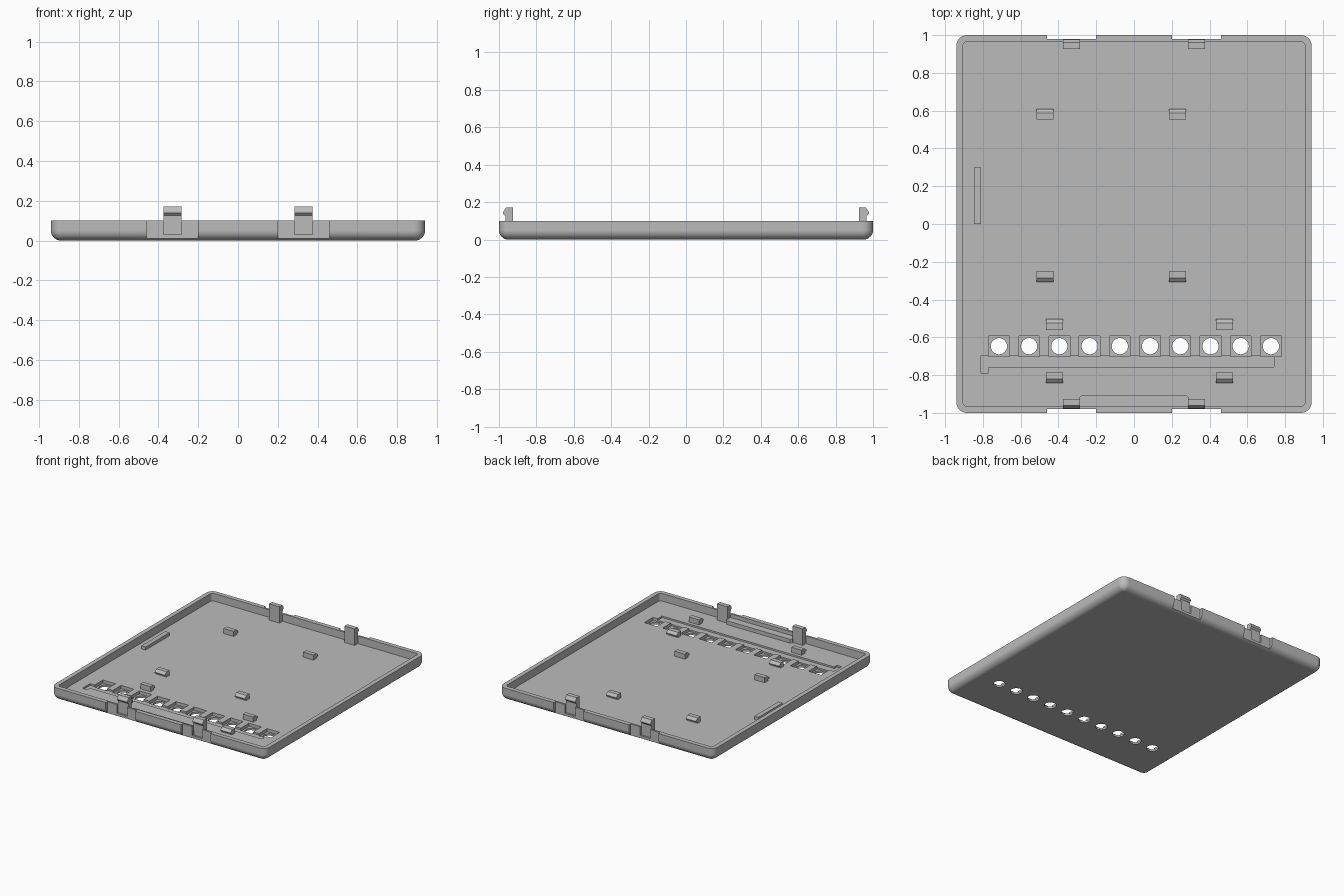
import bpy, bmesh, math

if "Cube" in bpy.data.objects:
    bpy.data.objects.remove(bpy.data.objects["Cube"], do_unlink=True)

grey = bpy.data.materials.new("plain grey")
grey.use_nodes = True
grey.diffuse_color = (0.5, 0.5, 0.5, 1)
grey.node_tree.nodes["Principled BSDF"].inputs["Base Color"].default_value = (0.5, 0.5, 0.5, 1)

HALF_X, HALF_Y = 0.94, 1.0
RIM, FLOOR, WALL = 0.1, 0.04, 0.035
FILLET, CORNER = 0.05, 0.055


def finish(name, bm):
    bmesh.ops.recalc_face_normals(bm, faces=bm.faces)
    mesh = bpy.data.meshes.new(name)
    bm.to_mesh(mesh)
    bm.free()
    mesh.materials.append(grey)
    ob = bpy.data.objects.new(name, mesh)
    bpy.context.collection.objects.link(ob)
    return ob


def stack(name, rings):
    """Skin a stack of matching closed rings and cap both ends."""
    bm = bmesh.new()
    loops = [[bm.verts.new(p) for p in ring] for ring in rings]
    n = len(loops[0])
    for a, b in zip(loops, loops[1:]):
        for i in range(n):
            j = (i + 1) % n
            bm.faces.new((a[i], a[j], b[j], b[i]))
    bm.faces.new(loops[0])
    bm.faces.new(loops[-1])
    return finish(name, bm)


def slab(name, outline, z0, z1):
    return stack(name, [[(x, y, z) for x, y in outline] for z in (z0, z1)])


def box(name, x0, x1, y0, y1, z0, z1):
    return slab(name, [(x0, y0), (x1, y0), (x1, y1), (x0, y1)], z0, z1)


def catch(name, x, y, side, profile, width=0.09):
    """Extrude a (depth, height) profile along x, hooked toward side."""
    return stack(name, [[(x + s * width / 2, y + side * d, z) for d, z in profile]
                        for s in (-1, 1)])


def rounded(inset, z, steps=8):
    r = max(CORNER - inset, 0.005)
    cx, cy = HALF_X - inset - r, HALF_Y - inset - r
    ring = []
    for q, (sx, sy) in enumerate([(1, 1), (-1, 1), (-1, -1), (1, -1)]):
        for i in range(steps + 1):
            a = math.pi / 2 * (q + i / steps)
            ring.append((sx * cx + r * math.cos(a), sy * cy + r * math.sin(a), z))
    return ring


# Tray shell: filleted underside, wall, rim and floor
section = []
for i in range(9):
    t = math.pi / 2 * i / 8
    section.append((FILLET * (1 - math.sin(t)), FILLET * (1 - math.cos(t))))
section += [(0, RIM), (WALL, RIM), (WALL, FLOOR)]
tray = stack("tray", [rounded(d, z) for d, z in section])


def cut(cutter):
    cutter.hide_render = True
    mod = tray.modifiers.new("cut", 'BOOLEAN')
    mod.operation, mod.solver, mod.object = 'DIFFERENCE', 'EXACT', cutter
    bpy.context.view_layer.objects.active = tray
    bpy.ops.object.modifier_apply(modifier=mod.name)
    bpy.data.objects.remove(cutter, do_unlink=True)


# Wall recesses behind the four tall clips
for side in (-1, 1):
    for x in (-0.33, 0.33):
        for half, depth, z in ((0.13, 0.98, -0.1), (0.045, 0.966, 0.03)):
            y0, y1 = sorted((side * depth, side * 1.1))
            cut(box("recess_cutter", x - half, x + half, y0, y1, z, 0.2))

# Wiring channel in the floor
cut(slab("channel_cutter", [(-0.81, -0.79), (-0.77, -0.79), (-0.77, -0.757),
                            (0.74, -0.757), (0.74, -0.695), (-0.81, -0.695)], 0.027, 0.2))

# Row of square pockets with round holes
for i in range(10):
    x = -0.715 + 0.16 * i
    cut(box("pocket_cutter", x - 0.055, x + 0.055, -0.702, -0.592, 0.015, 0.2))
    hole = [(x + 0.043 * math.cos(math.tau * k / 32), -0.647 + 0.043 * math.sin(math.tau * k / 32))
            for k in range(32)]
    cut(slab("hole_cutter", hole, -0.1, 0.1))

bpy.ops.object.select_all(action='DESELECT')
tray.select_set(True)
bpy.context.view_layer.objects.active = tray
bpy.ops.object.shade_smooth_by_angle(angle=math.radians(30))
tray.modifiers.new("even_shading", 'WEIGHTED_NORMAL').keep_sharp = True

# Tall snap clips at the front and back walls
BASE = FLOOR - 0.005
tall = [(0, BASE), (0.04, BASE), (0.04, 0.125), (0.052, 0.138), (0.052, 0.146),
        (0.036, 0.17), (0, 0.17)]
for side, end in ((-1, "front"), (1, "back")):
    for x, hand in ((-0.33, "right"), (0.33, "left")):
        catch(f"{end}_clip_{hand}", x, side * 0.926, side, tall)

# Small board catches in facing pairs
small = [(0, BASE), (0.04, BASE), (0.04, 0.05), (0.058, 0.055), (0.058, 0.062),
         (0.036, 0.08), (0, 0.08)]
for group, xs, ys in (("main", (-0.47, 0.23), (-0.25, 0.552)),
                      ("strip", (-0.42, 0.48), (-0.785, -0.56))):
    for y, side, end in zip(ys, (-1, 1), ("front", "back")):
        for x, hand in zip(xs, ("right", "left")):
            catch(f"{group}_catch_{end}_{hand}", x, y, side, small)

# Raised side rib and front stiffener
box("side_rib", -0.847, -0.81, 0.0, 0.3, BASE, 0.065)
slab("front_stiffener", [(-0.29, -0.97), (0.29, -0.97), (0.29, -0.92), (0.278, -0.906),
                         (-0.278, -0.906), (-0.29, -0.92)], BASE, 0.07)
